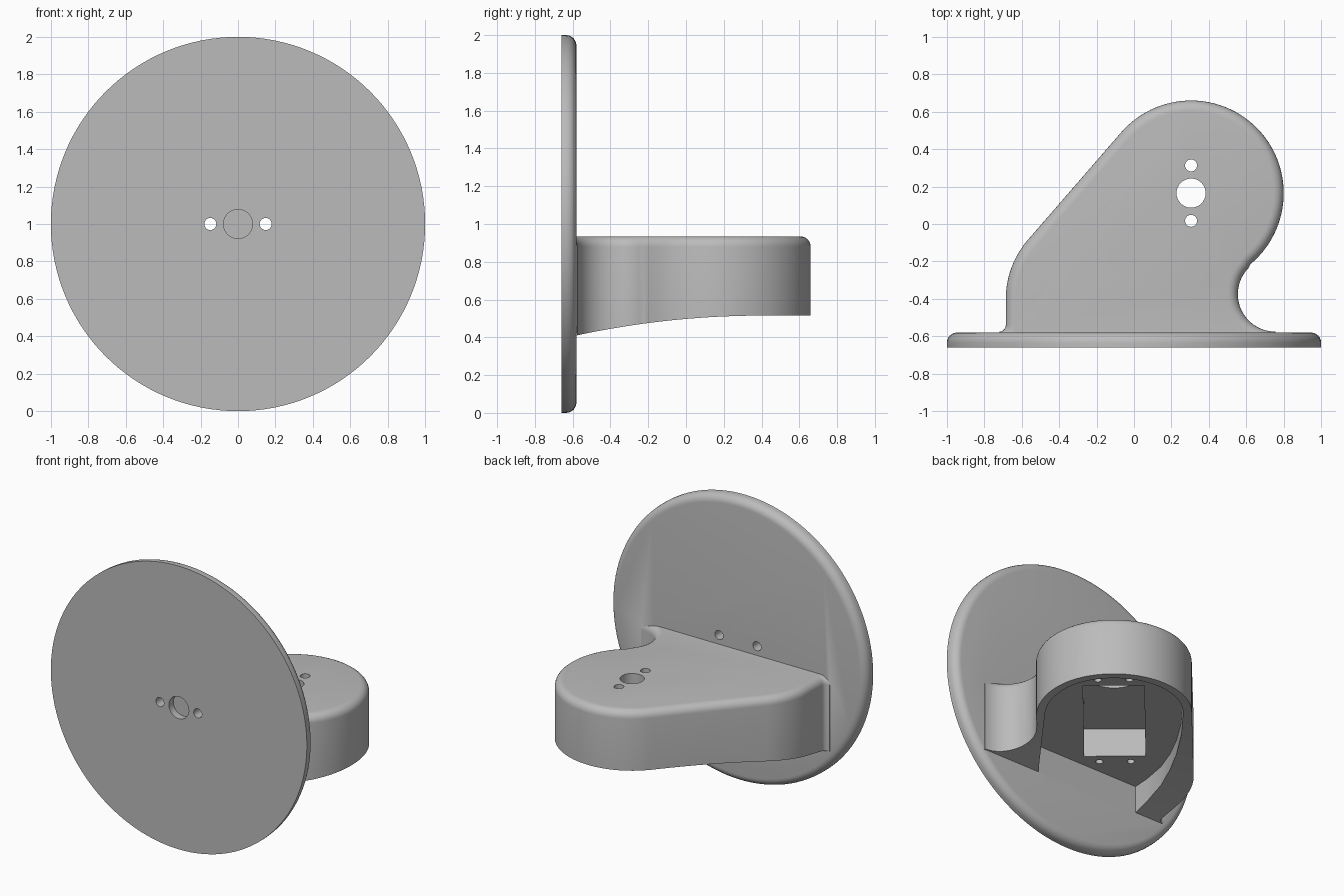
import bpy, bmesh
from math import sin, cos, radians, pi
from mathutils import Matrix, Vector

cube = bpy.data.objects.get("Cube")
if cube:
    bpy.data.objects.remove(cube, do_unlink=True)

grey = bpy.data.materials.new("plain_grey")
grey.use_nodes = True
grey.diffuse_color = (0.5, 0.5, 0.5, 1)
grey.node_tree.nodes["Principled BSDF"].inputs["Base Color"].default_value = (0.5, 0.5, 0.5, 1)

HUB = Vector((0.305, 0.165))     # pivot of the arm
AXIS = radians(49.5)             # direction of the motor pocket
TOP, PLATE_BACK = 0.935, -0.58
ALONG_X = Matrix(((0, 0, 1, 0), (1, 0, 0, 0), (0, 1, 0, 0), (0, 0, 0, 1)))
ALONG_Y = Matrix.Rotation(pi / 2, 4, 'X')


def arc(c, r, a0, a1, n):
    steps = [radians(a0 + (a1 - a0) * i / n) for i in range(n + 1)]
    return [(c[0] + r * cos(a), c[1] + r * sin(a)) for a in steps]


def circle(c, r, n=32):
    return arc(c, r, 0, 360, n)[:-1]


def prism(name, outline, low, high, matrix=Matrix(), fillet=0, keep=lambda e: True):
    """Extrude an outline; optionally round the chosen edges of the high cap."""
    bm = bmesh.new()
    base = [bm.verts.new((x, y, low)) for x, y in outline]
    cap = bm.faces.new(base)
    out = bmesh.ops.extrude_face_region(bm, geom=[cap])
    tops = [v for v in out["geom"] if isinstance(v, bmesh.types.BMVert)]
    for v in tops:
        v.co.z = high
    bmesh.ops.recalc_face_normals(bm, faces=bm.faces)
    if fillet:
        edges = [e for e in bm.edges if all(v in tops for v in e.verts) and keep(e)]
        bmesh.ops.bevel(bm, geom=edges, offset=fillet, segments=6, profile=0.5,
                        affect='EDGES', clamp_overlap=False)
    bm.transform(matrix)
    bmesh.ops.recalc_face_normals(bm, faces=bm.faces)
    mesh = bpy.data.meshes.new(name)
    bm.to_mesh(mesh)
    bm.free()
    mesh.materials.append(grey)
    ob = bpy.data.objects.new(name, mesh)
    bpy.context.collection.objects.link(ob)
    return ob


def combine(target, tool, operation='DIFFERENCE'):
    mod = target.modifiers.new(tool.name, 'BOOLEAN')
    mod.object, mod.operation, mod.solver = tool, operation, 'EXACT'
    bpy.context.view_layer.objects.active = target
    bpy.ops.object.modifier_apply(modifier=mod.name)
    bpy.data.objects.remove(tool, do_unlink=True)


def on_axis(u, v):
    return (HUB.x + u * cos(AXIS) - v * sin(AXIS), HUB.y + u * sin(AXIS) + v * cos(AXIS))


# Arm body: round end, slanted left flank, concave right flank
outline = [(-0.72, -0.64)]
outline += arc((-0.72, -0.54), 0.035, 270, 360, 5)
outline += arc((-0.205, -0.4), 0.48, 180, 139.5, 12)
outline += arc(HUB, 0.495, 139.5, -50.2, 56)
outline += arc((0.755, -0.375), 0.2, 129.8, 270, 24)[1:]
outline += [(0.755, -0.64)]
arm = prism("bracket", outline, 0.2, TOP, fillet=0.055,
            keep=lambda e: min(v.co.y for v in e.verts) > -0.6)

# Gently curved underside
curve = [(y, 0.515 - 0.105 * (max(0, 0.4 - y) / 0.98) ** 2)
         for y in [-0.7 + 0.06 * i for i in range(26)]]
combine(arm, prism("underside_cut", [(-0.7, 0.1)] + curve + [(0.8, 0.1)], -1, 1, ALONG_X))

# Open cavity under the arm
cavity = [(-0.5, PLATE_BACK), (-0.49, -0.45), (-0.46, -0.28), (-0.4, -0.12),
          (-0.32, 0.04), (-0.2, 0.23)]
cavity += arc(HUB, 0.44, 144, -36, 48) + [(0.307, PLATE_BACK)]
combine(arm, prism("cavity_cut", cavity, 0.1, 0.6))

# Motor pocket with its horn recess and mounting screw holes
pocket = [on_axis(u, v) for u, v in ((0.2, 0.195), (-0.7, 0.195), (-0.7, -0.195), (0.2, -0.195))]
combine(arm, prism("pocket_cut", pocket, 0.5, 0.8))
combine(arm, prism("horn_cut", circle(HUB, 0.18), 0.7, 0.86))
for u in (0.27, -0.77):
    for v in (-0.1, 0.1):
        combine(arm, prism("screw_cut", circle(on_axis(u, v), 0.024, 16), 0.5, 0.75))

# Pivot hole and two screw holes through the top
for dy, r in ((0, 0.078), (0.148, 0.032), (-0.148, 0.032)):
    combine(arm, prism("top_hole_cut", circle((HUB.x, HUB.y + dy), r), 0.75, 1.1))

# Round plate: the cap at the back is rounded, the front stays sharp
plate = prism("plate", circle((0, 1), 1, 128), 0.66, -PLATE_BACK, ALONG_Y, fillet=0.055)
combine(arm, plate, 'UNION')
for x in (-0.148, 0.148):
    combine(arm, prism("plate_hole_cut", circle((x, 1), 0.032), 0.4, 0.8, ALONG_Y))
combine(arm, prism("plate_recess_cut", circle((0, 1), 0.078), 0.61, 0.8, ALONG_Y))

# Smooth shading with crisp edges
bpy.ops.object.select_all(action='DESELECT')
arm.select_set(True)
bpy.context.view_layer.objects.active = arm
bpy.ops.object.shade_smooth_by_angle(angle=radians(30))
